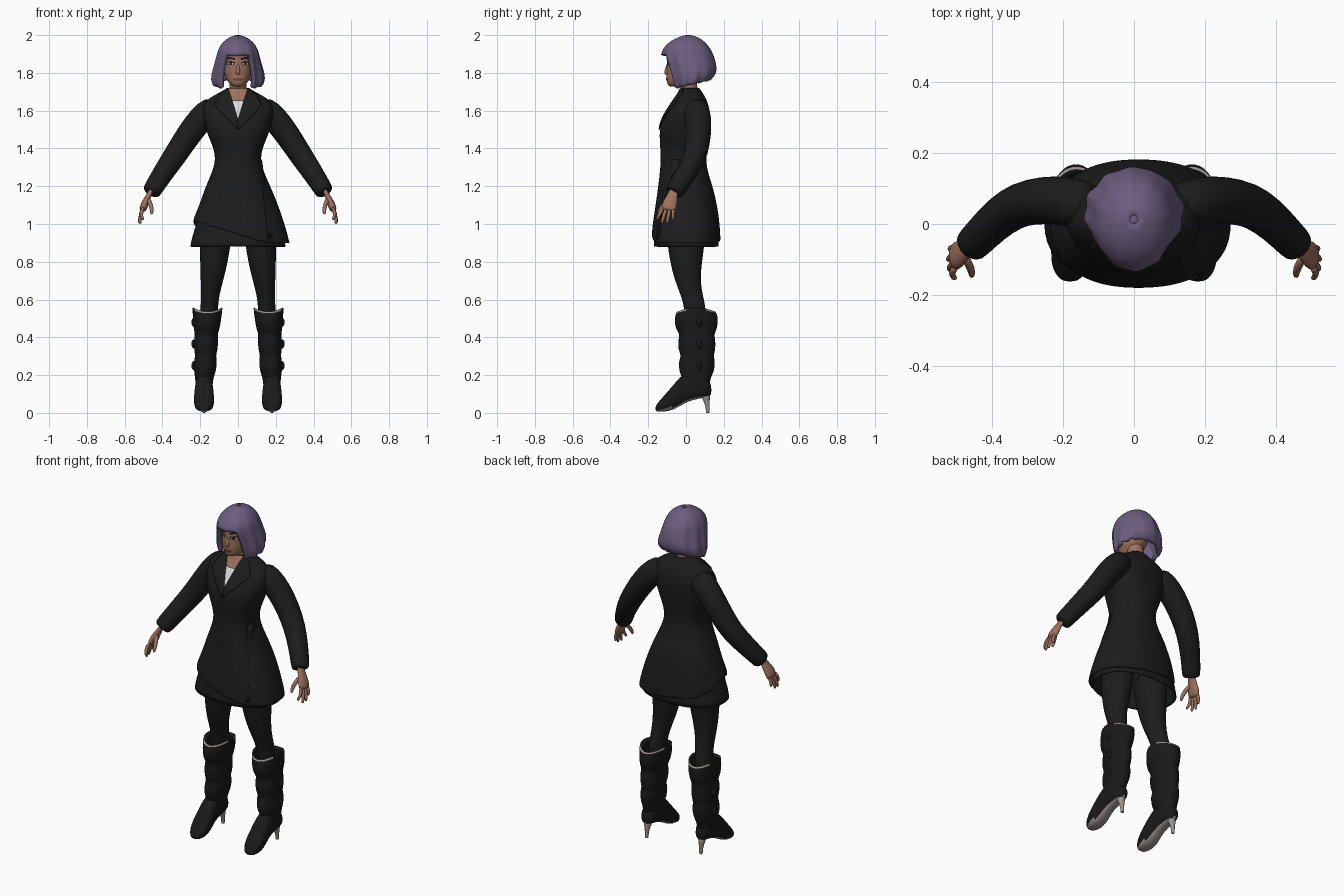
import bpy, bmesh, math
from math import sin, cos, pi
from mathutils import Vector
from mathutils.bvhtree import BVHTree

cube = bpy.data.objects.get("Cube")
if cube:
    bpy.data.objects.remove(cube, do_unlink=True)


def material(name, r, g, b, rough=0.8):
    m = bpy.data.materials.new(name)
    m.use_nodes = True
    m.diffuse_color = (r, g, b, 1)
    node = m.node_tree.nodes["Principled BSDF"]
    node.inputs["Base Color"].default_value = (r, g, b, 1)
    node.inputs["Roughness"].default_value = rough
    return m


CLOTH = material("black cloth", .012, .012, .012)
LEATHER = material("black leather", .01, .01, .01)
SKIN = material("warm skin", .34, .165, .11)
HAIR = material("muted purple", .15, .11, .21)
SHIRT = material("off white", .7, .7, .7)
SOLE = material("sole grey", .33, .29, .28)
LIP = material("lip brown", .2, .075, .06)
DARK = material("dark brown", .015, .01, .01)


def clamp(v):
    return max(0.0, min(1.0, v))


def finish(name, bm, mats, sub=0, thick=0, rule=None):
    bmesh.ops.recalc_face_normals(bm, faces=bm.faces)
    bm.normal_update()
    for f in bm.faces:
        f.smooth = True
        if rule:
            f.material_index = rule(f)
    mesh = bpy.data.meshes.new(name)
    bm.to_mesh(mesh)
    bm.free()
    for m in mats:
        mesh.materials.append(m)
    ob = bpy.data.objects.new(name, mesh)
    bpy.context.collection.objects.link(ob)
    if sub:
        mod = ob.modifiers.new("smooth", "SUBSURF")
        mod.levels = mod.render_levels = sub
    if thick:
        ob.modifiers.new("thickness", "SOLIDIFY").thickness = thick
    return ob


def loft(name, rings, mats, sub=1, thick=0, rule=None, caps=True, skip=None):
    """Skin a list of closed rings; skip(row, column) leaves a gap."""
    bm = bmesh.new()
    rows = [[bm.verts.new(p) for p in r] for r in rings]
    n = len(rows[0])
    for i in range(len(rows) - 1):
        for j in range(n):
            if not (skip and skip(i, j)):
                k = (j + 1) % n
                bm.faces.new((rows[i][j], rows[i][k], rows[i + 1][k], rows[i + 1][j]))
    if caps:
        bm.faces.new(rows[0])
        bm.faces.new(rows[-1])
    bmesh.ops.delete(bm, geom=[v for v in bm.verts if not v.link_faces], context="VERTS")
    return finish(name, bm, mats, sub, thick, rule)


def oval(z, rx, front, back, cx=0, n=24, p=1.0):
    """Horizontal ring, starting at the front."""
    def bend(v):
        return math.copysign(abs(v) ** p, v)
    cy, ry = (front + back) / 2, (back - front) / 2
    return [Vector((cx + rx * bend(sin(2 * pi * j / n)),
                    cy - ry * bend(cos(2 * pi * j / n)), z)) for j in range(n)]


def tube(name, path, mat, side=1, flat=1.0, n=12, sub=1):
    """Round limb along points (x, y, z, radius)."""
    pts = [Vector((side * x, y, z)) for x, y, z, r in path]
    rings = []
    for i, c in enumerate(pts):
        d = (pts[min(i + 1, len(pts) - 1)] - pts[max(i - 1, 0)]).normalized()
        u = Vector((0, 1, 0)).cross(d).normalized()
        v = d.cross(u)
        r = path[i][3]
        rings.append([c + u * r * flat * cos(2 * pi * j / n) + v * r * sin(2 * pi * j / n)
                      for j in range(n)])
    return loft(name, rings, [mat], sub)


def plate(name, tree, outline, mat, lift):
    """Thin plate laid on the front of a surface, from an x-z outline."""
    edge = []
    for i, a in enumerate(outline):
        a, b = Vector(a), Vector(outline[(i + 1) % len(outline)])
        steps = 1 if len(outline) > 8 else 10
        edge += [a.lerp(b, k / steps) for k in range(steps)]
    mid = sum(edge, Vector((0, 0))) / len(edge)

    def lay(q):
        hit = tree.ray_cast(Vector((q.x, -1, q.y)), Vector((0, 1, 0)))
        if hit[0] is None:
            hit = tree.find_nearest(Vector((q.x, -.1, q.y)))
        return hit[0] + hit[1] * lift
    bm = bmesh.new()
    rows = [[bm.verts.new(lay(mid.lerp(q, k / 5))) for q in edge] for k in range(1, 6)]
    centre, n = bm.verts.new(lay(mid)), len(edge)
    for j in range(n):
        k = (j + 1) % n
        bm.faces.new((centre, rows[0][j], rows[0][k]))
        for a, b in zip(rows, rows[1:]):
            bm.faces.new((a[j], b[j], b[k], a[k]))
    return finish(name, bm, [mat], thick=lift * .9)


def disc(cx, cz, rx, rz, n=20):
    return [(cx + rx * cos(2 * pi * j / n), cz + rz * sin(2 * pi * j / n)) for j in range(n)]


def surface(ob):
    bpy.context.view_layer.update()
    return BVHTree.FromObject(ob, bpy.context.evaluated_depsgraph_get())


# Coat with a slanted wrap hem, over a shorter-fitting under layer
coat_rows = [(1.72, .058, -.03, .07), (1.70, .09, -.037, .085), (1.675, .14, -.05, .1),
             (1.645, .18, -.07, .115), (1.6, .192, -.1, .127), (1.54, .18, -.133, .127),
             (1.48, .165, -.142, .12), (1.42, .137, -.138, .114), (1.35, .117, -.134, .106),
             (1.28, .135, -.138, .114), (1.2, .172, -.148, .142), (1.1, .21, -.162, .166),
             (1.0, .24, -.174, .178), (.93, .257, -.181, .183), (.9, .262, -.181, .183)]
rings = []
for z, rx, f, b in coat_rows:
    ring = oval(z, rx, f, b, .012 * clamp((1.2 - z) / .3), 28, .88)
    for p in ring:
        if z < 1.1:
            hem = .9 + .12 * clamp((.15 - p.x) / .4) * (1 - .6 * clamp(p.y / .15))
            p.z = 1.1 - (1.1 - z) / .2 * (1.1 - hem)
            if p.x < 0:
                p.x *= 1 - .05 * (1.1 - z) / .2
    rings.append(ring)
coat = loft("coat", rings, [CLOTH], 2, .008, caps=False)
loft("coat_under_layer", [oval(1.12, .185, -.14, .145, p=.88), oval(1.0, .222, -.162, .166, p=.88),
                          oval(.93, .246, -.17, .173, p=.88), oval(.88, .255, -.172, .175, p=.88)],
     [CLOTH], 1, .008, caps=False)

# Shirt, neckline and lapels
body = surface(coat)
plate("neckline", body, [(-.052, 1.715), (.052, 1.715), (.034, 1.645), (-.034, 1.645)], SKIN, .004)
plate("shirt", body, [(-.036, 1.65), (.036, 1.65), (0, 1.55)], SHIRT, .005)
for s in (1, -1):
    side = "left" if s > 0 else "right"
    plate(side + "_lapel", body, [(s * x, z) for x, z in
          ((.05, 1.715), (.09, 1.69), (.125, 1.63), (.1, 1.6), (0, 1.5), (0, 1.55))], CLOTH, .008)
plate("coat_front_edge", body, [(.11, 1.34), (.122, 1.34), (.18, .93), (.16, .92)], CLOTH, .005)

# Neck and head
tube("neck", [(0, .03, 1.66, .05), (0, .02, 1.7, .046), (0, .01, 1.75, .046), (0, .01, 1.8, .05)], SKIN)
head = loft("head", [oval(*r) for r in (
    (1.726, .02, -.084, -.03), (1.738, .042, -.1, .0), (1.768, .064, -.104, .05),
    (1.81, .077, -.103, .08), (1.85, .082, -.102, .095), (1.9, .083, -.105, .1),
    (1.95, .065, -.075, .08), (1.97, .03, -.03, .04))], [SKIN], 2)
tube("nose", [(0, -.094, 1.85, .007), (0, -.1, 1.825, .009), (0, -.105, 1.803, .014),
              (0, -.1, 1.79, .01)], SKIN)
face = surface(head)
plate("lips", face, disc(0, 1.767, .022, .007), LIP, .003)
for s in (1, -1):
    side = "left" if s > 0 else "right"
    plate(side + "_lashes", face, disc(s * .037, 1.849, .02, .0105), DARK, .002)
    plate(side + "_eye", face, disc(s * .037, 1.847, .016, .0075), SHIRT, .0035)
    plate(side + "_iris", face, disc(s * .036, 1.848, .007, .007), DARK, .005)
    plate(side + "_brow", face, [(s * .016, 1.872), (s * .016, 1.878), (s * .045, 1.884),
                                 (s * .064, 1.872), (s * .045, 1.879)], DARK, .003)

# Bobbed hair with a fringe and an opening for the face
hair_rows = [(2.0, .012, .0, .025), (1.99, .045, -.042, .065), (1.965, .08, -.088, .1),
             (1.93, .104, -.122, .128), (1.895, .113, -.131, .145), (1.85, .124, -.118, .158),
             (1.8, .138, -.1, .163), (1.76, .142, -.088, .152), (1.73, .13, -.075, .13)]
rings = []
for i, row in enumerate(hair_rows):
    ring = oval(*row, n=48)
    for j, p in enumerate(ring):
        wave = 1 + .006 * i * (.6 * sin(j * pi / 2) + .5 * sin(j * pi * 5 / 12 + i * .4))
        p.x, p.y = p.x * wave, .02 + (p.y - .02) * wave
        if i > 5:
            p.z += (i - 5) * .08 * p.y + (.004 * sin(j * 1.9) if i == 8 else 0)
    rings.append(ring)
loft("hair", rings, [HAIR], 1, .022, caps=False,
     skip=lambda i, j: i >= 4 and (j < 5 or j >= 43))
loft("hair_crown", [oval(2.001, .014, -.002, .027, n=12), oval(1.98, .03, -.02, .04, n=12)], [HAIR], 1)

for s in (1, -1):
    side = "left_" if s > 0 else "right_"
    # Sleeves and hands
    tube(side + "sleeve", [(.11, .045, 1.625, .065), (.165, .06, 1.59, .072), (.225, .068, 1.525, .07),
                           (.29, .064, 1.43, .066), (.345, .045, 1.345, .062), (.4, .0, 1.265, .056),
                           (.45, -.052, 1.185, .051), (.463, -.066, 1.163, .05)], CLOTH, s, n=16)
    tube(side + "palm", [(.455, -.06, 1.19, .026), (.47, -.07, 1.155, .027), (.486, -.08, 1.125, .037),
                         (.5, -.09, 1.09, .043), (.507, -.094, 1.068, .036)], SKIN, s, .5)
    for finger, y0, y1, x1, z1 in (("index", -.122, -.152, .503, 1.02), ("middle", -.104, -.128, .517, 1.0),
                                   ("ring", -.085, -.1, .52, 1.002), ("little", -.067, -.07, .514, 1.022)):
        tube(side + finger + "_finger", [(.5, y0, 1.09, .011), (.516, (y0 + y1) / 2, (1.09 + z1) / 2, .0105),
                                         (x1 + .003, y1, z1 + .012, .009), (x1, y1, z1, .006)], SKIN, s, n=8)
    tube(side + "thumb", [(.478, -.09, 1.135, .014), (.462, -.118, 1.105, .013),
                          (.455, -.14, 1.07, .011), (.458, -.148, 1.05, .007)], SKIN, s, n=8)

    # Legs
    loft(side + "leg", [oval(z, rx, f, b, s * cx) for z, cx, rx, f, b in (
        (1.02, .105, .09, -.11, .11), (.9, .12, .082, -.1, .1), (.8, .127, .074, -.085, .085),
        (.7, .138, .06, -.06, .075), (.62, .147, .047, -.026, .09), (.56, .152, .047, -.01, .105),
        (.45, .16, .045, .0, .11))], [CLOTH], 1)

    # Slouched boot shaft with a trimmed, dipped rim
    rings = []
    for z, cx, rx, f, b in ((.545, .158, .062, -.03, .14), (.562, .161, .078, -.048, .158),
                            (.553, .162, .081, -.051, .161), (.5, .163, .075, -.064, .172),
                            (.445, .166, .07, -.058, .166), (.415, .168, .059, -.03, .148),
                            (.39, .169, .065, -.043, .157), (.33, .17, .063, -.042, .157),
                            (.303, .172, .054, -.024, .145), (.275, .172, .062, -.04, .156),
                            (.22, .175, .059, -.038, .15), (.19, .178, .049, -.022, .132),
                            (.15, .18, .046, -.01, .125)):
        ring = oval(z, rx, f, b, s * cx)
        for j, p in enumerate(ring):
            if z > .52:
                p.z -= .022 * (1 + cos(2 * pi * j / 12)) * .5
        rings.append(ring)
    loft(side + "boot_shaft", rings, [LEATHER, SOLE], 1, caps=False,
         rule=lambda f: int(.535 < f.calc_center_median().z and f.calc_area() < .00025))
    for k, z in enumerate((.48, .365, .25)):
        tube(side + "boot_knot_%d" % (k + 1), [(.228, .07, z + .025, .008), (.235, .07, z + .01, .014),
                                               (.235, .07, z - .01, .014), (.228, .07, z - .025, .008)],
             LEATHER, s, n=8)

    # Pointed foot, pale underside and slim heel
    rings = []
    for y, low, top, w in ((.135, .1, .14, .018), (.122, .084, .175, .036), (.07, .076, .21, .046),
                           (.01, .06, .22, .046), (-.03, .036, .195, .049), (-.075, .012, .138, .055),
                           (-.115, .006, .092, .053), (-.145, .006, .06, .04), (-.163, .01, .032, .018)):
        ring = oval(y, w, low, top, s * .18, 20, .8)
        rings.append([Vector((p.x, p.z, p.y)) for p in ring])
    loft(side + "boot_foot", rings, [LEATHER, SOLE], 1, rule=lambda f: int(f.normal.z < -.6))
    tube(side + "boot_heel", [(.18, .1, .105, .03), (.18, .108, .075, .02), (.18, .114, .035, .011),
                              (.18, .115, .004, .01), (.18, .115, 0, .01)], SOLE, s, n=10)
